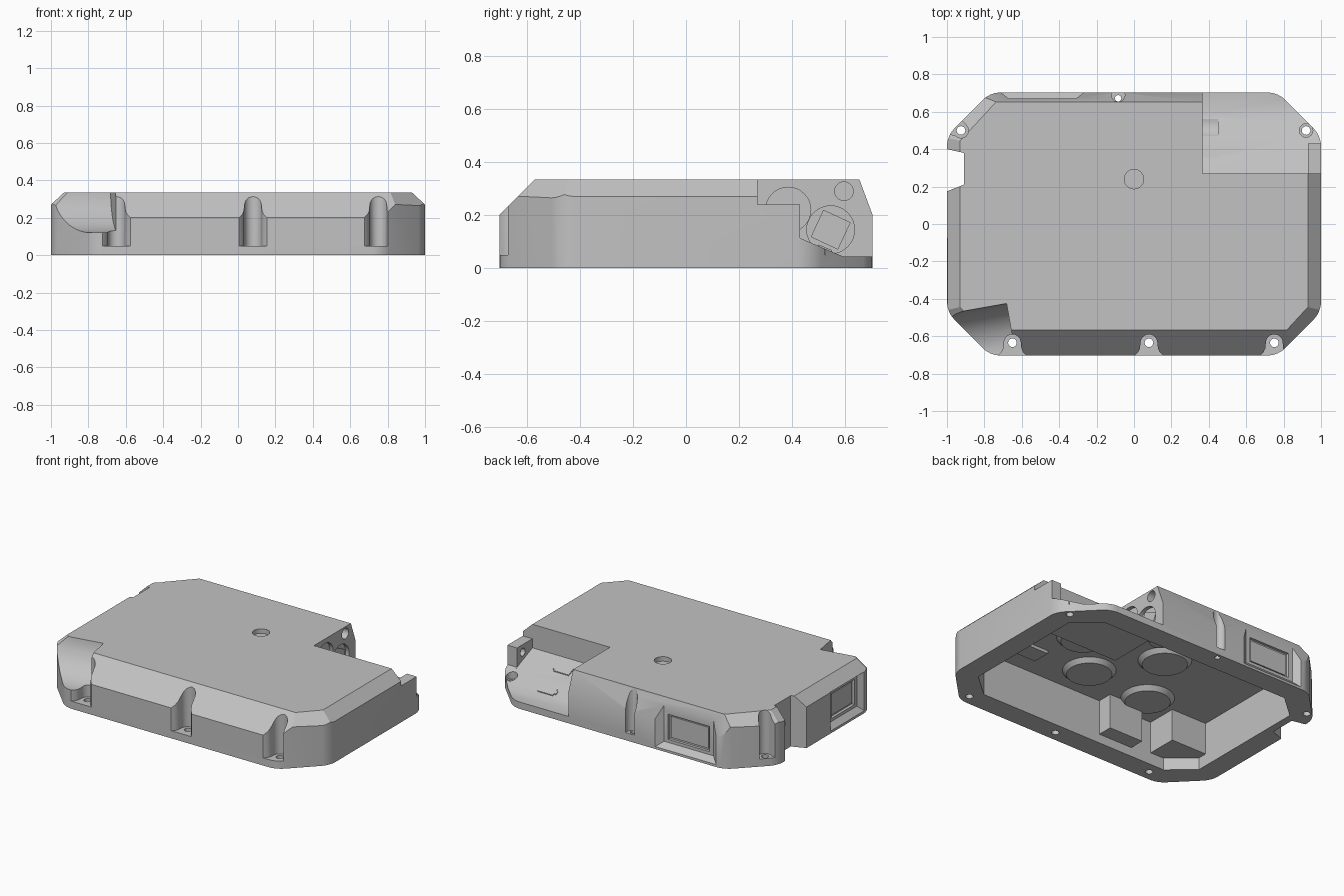
import bpy, bmesh
from math import radians, cos, sin
from mathutils import Vector, Matrix

cube = bpy.data.objects.get("Cube")
if cube:
    bpy.data.objects.remove(cube, do_unlink=True)

grey = bpy.data.materials.new("warm_grey_plastic")
grey.use_nodes = True
grey.diffuse_color = (0.54, 0.54, 0.54, 1)
grey.node_tree.nodes["Principled BSDF"].inputs["Base Color"].default_value = (0.54, 0.54, 0.54, 1)


def make(name, bm):
    bmesh.ops.recalc_face_normals(bm, faces=bm.faces)
    mesh = bpy.data.meshes.new(name)
    bm.to_mesh(mesh)
    bm.free()
    mesh.materials.append(grey)
    ob = bpy.data.objects.new(name, mesh)
    bpy.context.collection.objects.link(ob)
    return ob


def loft(name, bottom, top):
    """Closed solid between two matching rings of points."""
    bm = bmesh.new()
    a = [bm.verts.new(p) for p in bottom]
    b = [bm.verts.new(p) for p in top]
    bm.faces.new(a[::-1])
    bm.faces.new(b)
    for i in range(len(a)):
        j = (i + 1) % len(a)
        bm.faces.new((a[i], a[j], b[j], b[i]))
    return make(name, bm)


def prism(name, pts, lo, hi, axis="z"):
    put = {"z": lambda p, h: (p[0], p[1], h), "x": lambda p, h: (h, p[0], p[1])}[axis]
    return loft(name, [put(p, lo) for p in pts], [put(p, hi) for p in pts])


def box(name, x0, x1, y0, y1, z0, z1):
    return prism(name, [(x0, y0), (x1, y0), (x1, y1), (x0, y1)], z0, z1)


def arc(cx, cy, r, a0, a1, n):
    return [(cx + r * cos(radians(a0 + (a1 - a0) * i / n)),
             cy + r * sin(radians(a0 + (a1 - a0) * i / n))) for i in range(n + 1)]


def rod(name, cx, cy, r, lo, hi, axis="z", n=32):
    return prism(name, arc(cx, cy, r, 0, 360 - 360 / n, n - 1), lo, hi, axis)


def cut(target, tool):
    mod = target.modifiers.new("cut", "BOOLEAN")
    mod.operation, mod.solver, mod.object = "DIFFERENCE", "EXACT", tool
    bpy.context.view_layer.objects.active = target
    bpy.ops.object.modifier_apply(modifier=mod.name)
    bpy.data.objects.remove(tool, do_unlink=True)


# Shell: octagonal block with softened corners
outline = [(-.77, -.703), (.77, -.703), (1, -.47), (1, .47), (.77, .703), (-.77, .703), (-1, .47), (-1, -.47)]
block = prism("block", outline, 0, .335)
bm = bmesh.new()
bm.from_mesh(block.data)
bpy.data.objects.remove(block, do_unlink=True)
upright = [e for e in bm.edges if abs(e.verts[0].co.z - e.verts[1].co.z) > .1]
bmesh.ops.bevel(bm, geom=upright, offset=.05, segments=4, profile=.5, affect="EDGES")

# Sloped shoulders: point on the slope and its outward normal
slopes = [((0, -.703, .2), (0, -1, 1)), ((0, .703, .2), (0, .135, .05)),
          ((1, 0, .27), (.065, 0, .07)), ((-1, 0, .27), (-.065, 0, .07))]
for sx in (-1, 1):
    for sy in (-1, 1):
        slopes.append(((sx * .885, sy * .585, .27), (sx * .065, sy * .06, .085)))
for point, normal in slopes:
    bmesh.ops.bisect_plane(bm, geom=bm.verts[:] + bm.edges[:] + bm.faces[:],
                           plane_co=point, plane_no=Vector(normal).normalized(), clear_outer=True)
    corners = [v.co.copy() for v in bm.verts]
    bm.clear()
    bmesh.ops.convex_hull(bm, input=[bm.verts.new(c) for c in corners])
    bmesh.ops.dissolve_limit(bm, angle_limit=.01, verts=bm.verts, edges=bm.edges)
shell = make("shell", bm)

# Hollow underside, shallower below the battery bay and the corner scoop
cavity = [(-.6, -.56), (.7, -.56), (.86, -.42), (.86, .22), (.33, .22), (.33, .56),
          (-.7, .56), (-.86, .42), (-.86, -.36), (-.6, -.36)]
cut(shell, prism("cavity", cavity, -.1, .29))
cut(shell, prism("scoop_cavity", [(-.86, -.34), (-.86, -.42), (-.7, -.56), (-.58, -.56), (-.58, -.34)], -.1, .08))
cut(shell, prism("bay_cavity", [(.31, .2), (.86, .2), (.86, .42), (.7, .56), (.31, .56)], -.1, .025))

# Front screw notches with flared mouths
screws = [(-.65, -.635), (.08, -.635), (.75, -.635)]
for x, y in screws:
    left = [(x - .12, -.76), (x - .075, -.703), (x - .057, -.685), (x - .048, -.665)]
    right = [(2 * x - px, py) for px, py in reversed(left)]
    cut(shell, prism("notch", left + arc(x, y, .045, 180, 0, 12) + right, .05, .5))

# Back notch and corner screw seat
cut(shell, rod("back_notch", -.085, .69, .036, .05, .5))
cut(shell, prism("corner_seat", arc(-.925, .5, .04, -135, 45, 10) + [(-1, .63), (-1.06, .5)], .05, .5))

# Battery bay with a sloped floor, open to the back, and an end tab on the side
BAY_Y, BAY_Z, LIP_Y, LIP_Z = .27, .18, .59, .045
bay = [(BAY_Y, .5), (BAY_Y, BAY_Z), (LIP_Y, LIP_Z), (.8, LIP_Z), (.8, .5)]
cut(shell, prism("battery_bay", bay, .365, .93, "x"))
end = [(.27, .5), (.27, .24), (.43, .24), (.43, .113), (LIP_Y, LIP_Z), (.8, LIP_Z), (.8, .5)]
cut(shell, prism("bay_end", end, .92, 1.1, "x"))
cut(shell, rod("bay_screw_seat", .92, .5, .036, .05, .5))
cut(shell, rod("upper_socket", .385, .22, .085, .34, .45, "x"))
cut(shell, rod("lower_socket", .545, .145, .09, .34, .45, "x"))
cut(shell, rod("wall_hole", .595, .29, .035, .3, .45, "x"))
cut(shell, rod("tab_hole", .37, .19, .025, .9, .96, "x"))

# Screw holes through the rim
for x, y in screws + [(-.925, .5), (.92, .5)]:
    cut(shell, rod("screw_hole", x, y, .023, -.1, .15, n=20))
cut(shell, rod("back_screw_hole", -.085, .672, .017, -.1, .15, n=20))

# Round dimple on the top
cut(shell, rod("top_dimple", 0, .24, .052, .305, .5, n=40))

# Side gap for the jack, cut right through the rim
cut(shell, prism("jack_gap", [(-1.1, .43), (-1, .4), (-.91, .38), (-.91, .21), (-1, .175), (-1.1, .13)], -.1, .5))
cut(shell, rod("jack_hole", .295, .17, .03, -.96, -.88, "x", 24))

# Scooped front corner
scoop = rod("scoop", 0, 0, .24, -.7, 0, "x", 64)
scoop.matrix_world = Matrix.Translation((-.64, -.66, .36)) @ Matrix.Rotation(radians(10), 4, "Z")
bpy.context.view_layer.update()
cut(shell, scoop)


# Window recesses: flared pocket, framed groove and a flat pane
def window(name, place, top):
    def ring(u0, u1, z0, z1, d):
        return [place(u, z, d) for u, z in ((u0, z0), (u1, z0), (u1, z1), (u0, z1))]
    cut(shell, loft(name + "_pocket", ring(-.235, .235, .005, top + .03, -.01), ring(-.18, .18, .05, top, .032)))
    cut(shell, loft(name + "_groove", ring(-.15, .15, .07, .235, .02), ring(-.15, .15, .07, .235, .05)))
    loft(name + "_pane", ring(-.137, .137, .083, .222, .042), ring(-.137, .137, .083, .222, .051))


window("back_window", lambda u, z, d: (-.49 + u, .703 - d, z), .32)
window("side_window", lambda u, z, d: (-1 + d, -.25 + u * .8, z), .25)

# Round pads under the ceiling
for i, (x, y, r) in enumerate([(.08, -.32, .17), (-.4, -.35, .17), (.36, -.04, .17), (-.19, .06, .17), (0, .24, .08)]):
    lower = arc(x, y, r * .8, 0, 350, 35)
    upper = arc(x, y, r, 0, 350, 35)
    loft(f"ceiling_pad_{i + 1}", [(*p, .262) for p in lower], [(*p, .3) for p in upper])
box("ceiling_block", .42, .64, -.42, -.3, .27, .3)
box("inner_bracket", -.45, -.2, -.57, -.46, .06, .3)


# Battery symbols lying on the sloped bay floor
def floor_plate(name, x0, x1, y0, y1):
    def height(y):
        return BAY_Z + (LIP_Z - BAY_Z) * (y - BAY_Y) / (LIP_Y - BAY_Y)
    ring = [(y0, height(y0)), (y1, height(y1)), (y1, height(y1) + .006), (y0, height(y0) + .006)]
    prism(name, ring, x0, x1, "x")


for name, y, s in (("upper", .36, 1), ("lower", .525, -1)):
    floor_plate(name + "_battery_mark", .585, .695, y - .025, y + .025)
    tip = .64 + s * .06
    floor_plate(name + "_battery_tip", tip - .008, tip + .008, y - .012, y + .012)

# Angled contact plate at the lower socket end
plate = [(.545 + .08 * cos(radians(a)), .145 + .08 * sin(radians(a))) for a in (20, 110, 200, 290)]
prism("contact_plate", plate, .335, .349, "x")

for ob in bpy.context.collection.objects:
    if ob.type == "MESH":
        bpy.ops.object.select_all(action="DESELECT")
        ob.select_set(True)
        bpy.context.view_layer.objects.active = ob
        bpy.ops.object.shade_smooth_by_angle(angle=radians(25))
